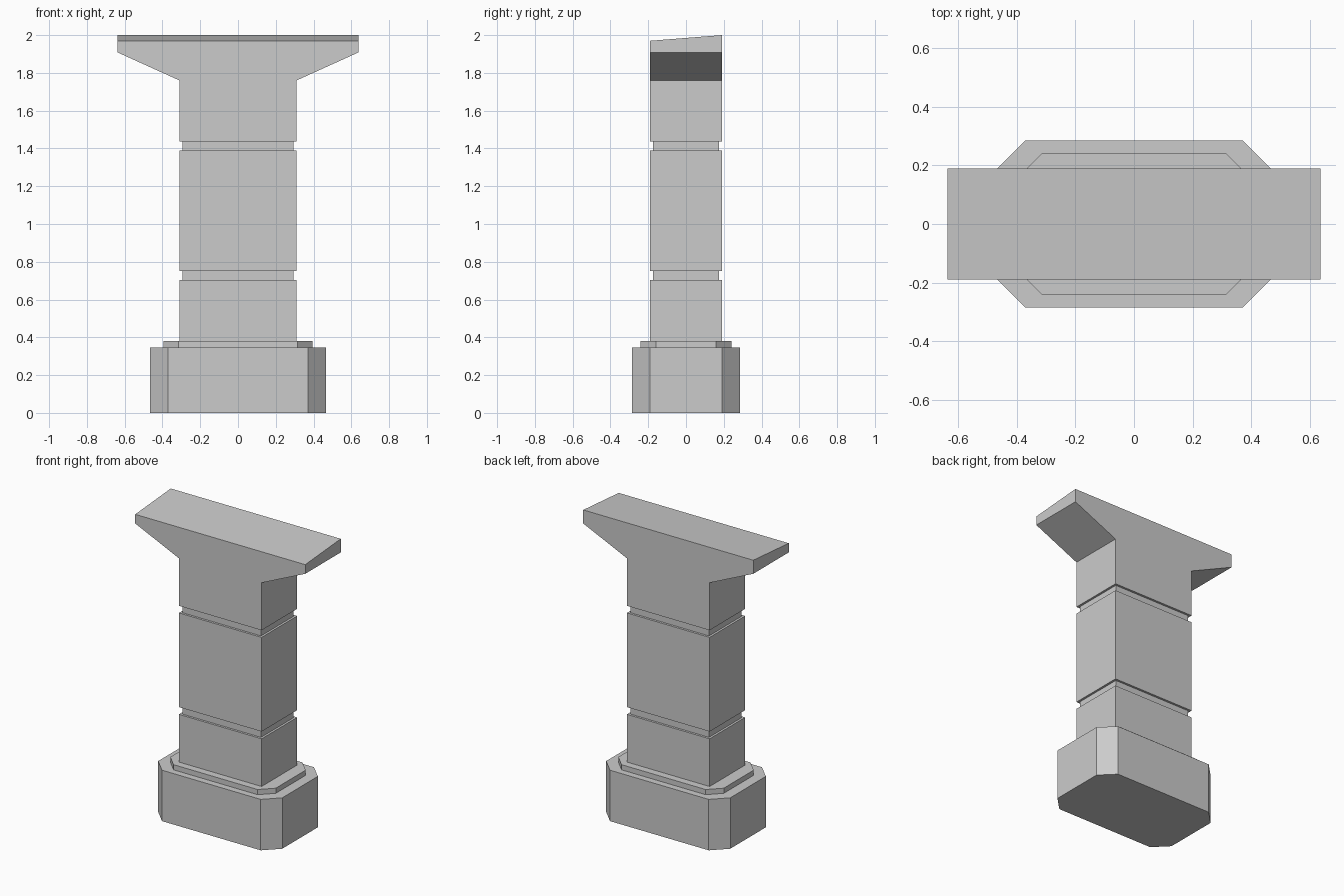
import bpy, bmesh, math

if "Cube" in bpy.data.objects:
    bpy.data.objects.remove(bpy.data.objects["Cube"])


def outline(hx, hy, chamfer=0.0):
    """Counter-clockwise rectangle, optionally with cut corners."""
    if not chamfer:
        return [(-hx, -hy), (hx, -hy), (hx, hy), (-hx, hy)]
    a, b = hx - chamfer, hy - chamfer
    return [(-a, -hy), (a, -hy), (hx, -b), (hx, b),
            (a, hy), (-a, hy), (-hx, b), (-hx, -b)]


def loft(name, sections, top_slope=0.0):
    """Stack of (z, half x, half y, chamfer) sections, capped at both ends."""
    bm = bmesh.new()
    rings = [[bm.verts.new((x, y, z)) for x, y in outline(hx, hy, c)]
             for z, hx, hy, c in sections]
    n = len(rings[0])
    for lower, upper in zip(rings, rings[1:]):
        for i in range(n):
            j = (i + 1) % n
            bm.faces.new((lower[i], lower[j], upper[j], upper[i]))
    bm.faces.new(rings[0][::-1])
    bm.faces.new(rings[-1])
    for v in rings[-1]:
        v.co.z += top_slope * v.co.y
    # merge coplanar faces so each side is one clean flat face
    bmesh.ops.dissolve_limit(bm, angle_limit=math.radians(0.5),
                             verts=bm.verts[:], edges=bm.edges[:])
    bmesh.ops.recalc_face_normals(bm, faces=bm.faces[:])
    mesh = bpy.data.meshes.new(name)
    bm.to_mesh(mesh)
    bm.free()
    obj = bpy.data.objects.new(name, mesh)
    bpy.context.collection.objects.link(obj)
    return obj


# Chamfered plinth with a thin step on top
loft("stepped_base", [
    (0.0, 0.465, 0.285, 0.095), (0.345, 0.465, 0.285, 0.095),
    (0.345, 0.395, 0.24, 0.08), (0.38, 0.395, 0.24, 0.08)])

# Shaft with two recessed grooves, flaring into the sloped T-shaped top
HX, HY, DEPTH = 0.31, 0.19, 0.015
column = [(0.38, HX, HY, 0)]
for low, high in ((0.703, 0.752), (1.39, 1.438)):
    column += [(low, HX, HY, 0), (low, HX - DEPTH, HY - DEPTH, 0),
               (high, HX - DEPTH, HY - DEPTH, 0), (high, HX, HY, 0)]
column += [(1.76, HX, HY, 0), (1.908, 0.637, HY, 0), (1.985, 0.637, HY, 0)]
loft("grooved_column", column, top_slope=0.015 / HY)
